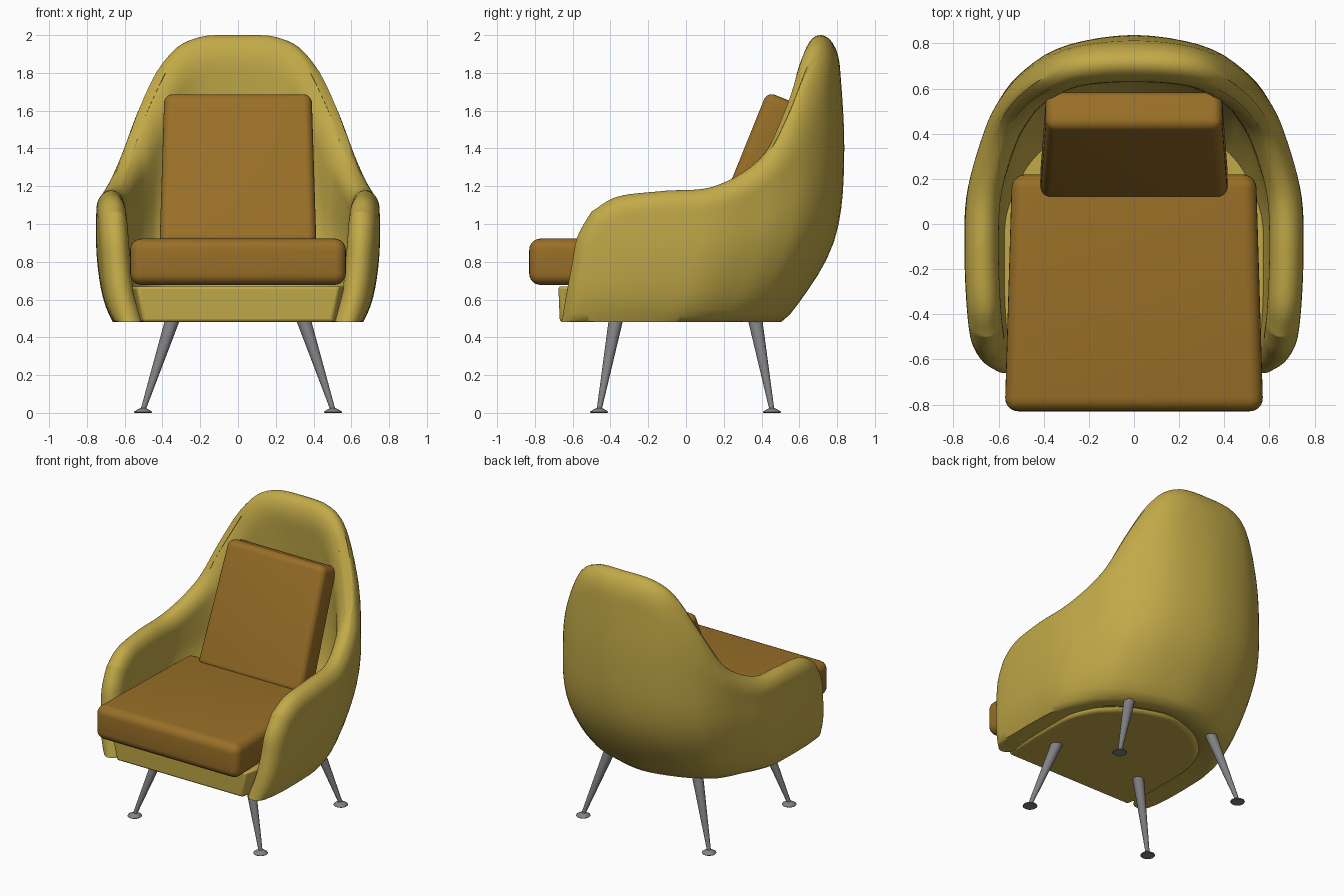
import bpy, bmesh, math
from mathutils import Vector, Matrix, kdtree

if "Cube" in bpy.data.objects:
    bpy.data.objects.remove(bpy.data.objects["Cube"])


def material(name, rgb):
    m = bpy.data.materials.new(name)
    m.diffuse_color = (*rgb, 1)
    m.use_nodes = True
    m.node_tree.nodes["Principled BSDF"].inputs["Base Color"].default_value = m.diffuse_color
    return m


MUSTARD = material("mustard fabric", (0.54, 0.40, 0.065))
BROWN = material("brown cushion fabric", (0.315, 0.158, 0.020))
STEEL = material("grey steel", (0.22, 0.22, 0.23))


def finish(name, bm, mat, angle=40):
    bmesh.ops.recalc_face_normals(bm, faces=bm.faces)
    me = bpy.data.meshes.new(name)
    bm.to_mesh(me)
    bm.free()
    me.materials.append(mat)
    ob = bpy.data.objects.new(name, me)
    bpy.context.collection.objects.link(ob)
    bpy.ops.object.select_all(action='DESELECT')
    ob.select_set(True)
    bpy.context.view_layer.objects.active = ob
    bpy.ops.object.shade_smooth_by_angle(angle=math.radians(angle))
    return ob


def spline(p, u):
    """Catmull-Rom through the points p, u counted in points."""
    i = max(0, min(int(u), len(p) - 2))
    f = u - i
    a, b = p[i], p[i + 1]
    z = p[i - 1] if i > 0 else 2 * a - b
    c = p[i + 2] if i + 2 < len(p) else 2 * b - a
    return 0.5 * (2 * a + (b - z) * f + (2 * z - 5 * a + 4 * b - c) * f * f
                  + (3 * a - z - 3 * b + c) * f ** 3)


# Shell: middle-of-thickness sections from back centre round to the arm front.
# Each: bottom xy, low xy, belly xyz, upper xyz, rim xyz
SECTIONS = [
    (0, .36, 0, .51, 0, .70, .95, 0, .745, 1.4, 0, .71, 2.0),
    (.20, .31, .25, .47, .29, .655, .95, .28, .705, 1.4, .22, .695, 1.985),
    (.32, .25, .41, .40, .46, .56, .95, .44, .61, 1.38, .365, .635, 1.88),
    (.41, .18, .49, .33, .54, .455, .92, .54, .49, 1.25, .505, .535, 1.6),
    (.49, .10, .56, .22, .60, .32, .88, .60, .36, 1.12, .59, .40, 1.35),
    (.56, -.05, .63, .04, .663, .11, .84, .665, .13, 1.05, .655, .15, 1.20),
    (.575, -.22, .64, -.16, .672, -.13, .82, .676, -.12, 1.02, .67, -.12, 1.175),
    (.575, -.45, .635, -.42, .66, -.39, .81, .665, -.38, 1.0, .66, -.36, 1.145),
    (.57, -.66, .61, -.635, .63, -.605, .78, .64, -.575, .93, .645, -.50, 1.065),
]
cols = [[Vector((c[0], c[1], .47)), Vector((c[2], c[3], .62)), Vector(c[4:7]),
         Vector(c[7:10]), Vector(c[10:13])] for c in SECTIONS]
cols.insert(0, [Vector((-p.x, p.y, p.z)) for p in cols[1]])
TMAX = len(SECTIONS) - 1


def mid(t, s):
    return spline([spline([c[k] for c in cols], t + 1) for k in range(5)], 4 * s)


def normal(t, s):
    across = mid(min(t + .05, TMAX), .5) - mid(t - .05, .5)
    across.z = 0
    up = mid(t, min(s + .01, 1)) - mid(t, max(s - .01, 0))
    return up.cross(across).normalized()


NT, NS = 56, 28


def t_of(q):
    return TMAX * (1 - (1 - q) ** 1.7)


def s_of(q):
    return 1 - (1 - q) ** 2


# the rounded edge runs along the rim and down the arm front
edge = [mid(t_of(i / (NT * 4)), 1) for i in range(NT * 4 + 1)]
edge += [mid(TMAX, s_of(i / (NS * 4))) for i in range(NS * 4 + 1)]
tree = kdtree.KDTree(len(edge))
for i, p in enumerate(edge):
    tree.insert(p, i)
tree.balance()

bm = bmesh.new()
outer, inner = [], []
for i in range(NT + 1):
    t = t_of(i / NT)
    back = max(0, 1 - t / 4)
    ro, ri = [], []
    for j in range(NS + 1):
        s = s_of(j / NS)
        p, n = mid(t, s), normal(t, s)
        u = min(tree.find(p)[2] / (.10 + .07 * back), 1)
        h = (.075 + .018 * back) * math.sqrt(max(0, 1 - (1 - u) ** 2))
        for row, q in ((ro, p + n * h), (ri, p - n * h)):
            q.z = max(q.z, .48)
            if i == 0:
                q.x = 0
            row.append(bm.verts.new(q))
    outer.append(ro)
    inner.append(ri)
for i in range(NT):
    for j in range(NS):
        for g in (outer, inner):
            bm.faces.new((g[i][j], g[i + 1][j], g[i + 1][j + 1], g[i][j + 1]))
    bm.faces.new((outer[i][0], outer[i + 1][0], inner[i + 1][0], inner[i][0]))
bmesh.ops.remove_doubles(bm, verts=bm.verts, dist=2e-4)
shell = finish("shell", bm, MUSTARD, 50)
mod = shell.modifiers.new("mirror", 'MIRROR')
mod.use_axis[0] = True

# Base under the seat, with the front panel between the arms
bm = bmesh.new()
rings = []
for s, z, front in ((0, .482, -.668), (.25, .67, -.676)):
    half = [mid(TMAX * i / 24, s) for i in range(25)]
    half = [(p.x * .91, p.y, z) for p in half[:-1]] + [(half[-1].x * .88, front, z)]
    loop = half + [(-x, y, zz) for x, y, zz in reversed(half[1:])]
    rings.append([bm.verts.new(p) for p in loop])
for k in range(len(rings[0])):
    bm.faces.new((rings[0][k - 1], rings[0][k], rings[1][k], rings[1][k - 1]))
bm.faces.new(rings[0])
bm.faces.new(rings[1])
base = finish("base", bm, MUSTARD, 30)
mod = base.modifiers.new("bevel", 'BEVEL')
mod.width, mod.segments, mod.limit_method = .015, 3, 'ANGLE'


def cushion(name, size, taper, radius, matrix):
    """Rounded box; taper(p) gives the width factor at a corner."""
    bm = bmesh.new()
    bmesh.ops.create_cube(bm, size=1)
    for v in bm.verts:
        v.co = Vector(a * b for a, b in zip(v.co, size))
        v.co.x *= taper(v.co)
    bmesh.ops.bevel(bm, geom=bm.edges[:], offset=radius, segments=6,
                    profile=.5, affect='EDGES')
    bm.transform(matrix)
    return finish(name, bm, BROWN, 60)


cushion("seat_cushion", (1.145, 1.05, .245), lambda p: .945 if p.y > 0 else 1, .06,
        Matrix.Translation((0, -.305, .80)))
cushion("back_cushion", (.83, .18, .86), lambda p: .94 if p.z > 0 else 1, .045,
        Matrix.Translation((0, .352, 1.268)) @ Matrix.Rotation(math.radians(-22), 4, 'X'))


def lathe(name, profile, at, axis, sides=24):
    """Turned part: profile of (radius, height) along axis from a point."""
    bm = bmesh.new()
    rot = Vector((0, 0, 1)).rotation_difference(axis).to_matrix()
    rings = [[bm.verts.new(at + rot @ Vector((r * math.cos(a), r * math.sin(a), h)))
              for a in (2 * math.pi * k / sides for k in range(sides))]
             for r, h in profile]
    for a, b in zip(rings, rings[1:]):
        for k in range(sides):
            bm.faces.new((a[k - 1], a[k], b[k], b[k - 1]))
    bm.faces.new(rings[0])
    bm.faces.new(rings[-1])
    return finish(name, bm, STEEL, 40)


# Splayed tapered legs with disc feet
for side, sx in (("left", -1), ("right", 1)):
    for end, y_top, y_foot in (("front", -.37, -.46), ("rear", .365, .455)):
        foot = Vector((.503 * sx, y_foot, .015))
        axis = Vector((.345 * sx, y_top, .50)) - foot
        lathe(f"{end}_{side}_leg", [(.013, 0), (.038, axis.length)], foot, axis)
        lathe(f"{end}_{side}_foot",
              [(.044, 0), (.048, .004), (.046, .008), (.03, .018), (.014, .026)],
              Vector((foot.x, foot.y, 0)), Vector((0, 0, 1)))
